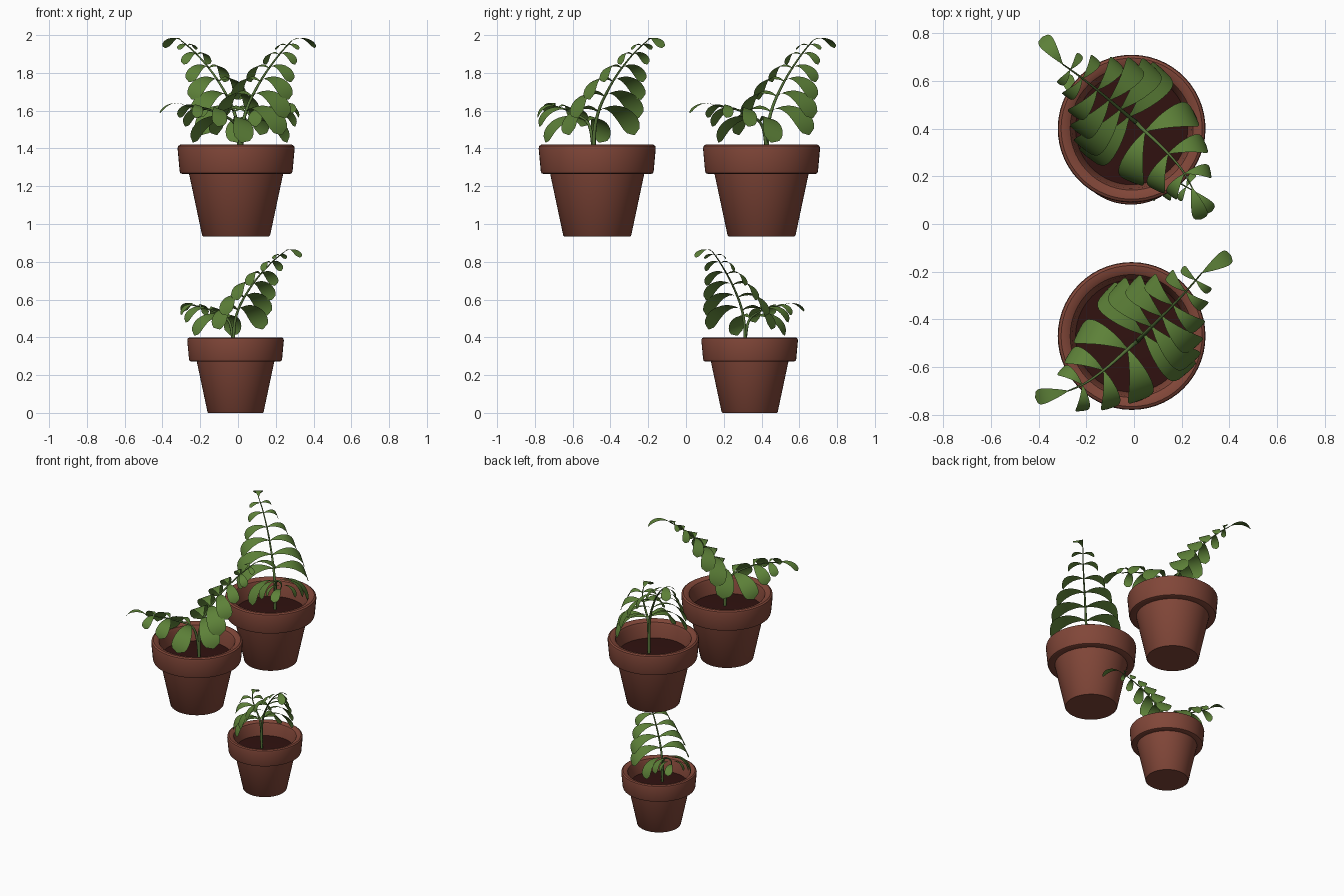
import bpy, bmesh, math
from mathutils import Vector, Matrix

if "Cube" in bpy.data.objects:
    bpy.data.objects.remove(bpy.data.objects["Cube"])

def material(name, rgb):
    m = bpy.data.materials.new(name)
    m.diffuse_color = (*rgb, 1)
    m.use_nodes = True
    m.node_tree.nodes["Principled BSDF"].inputs["Base Color"].default_value = m.diffuse_color
    return m

CLAY = material("clay", (0.22, 0.062, 0.04))
SOIL = material("soil", (0.03, 0.006, 0.005))
LEAF = material("leaf_green", (0.11, 0.22, 0.04))
STEM = material("stem_green", (0.09, 0.17, 0.04))

def add_object(name, data, mat, place):
    ob = bpy.data.objects.new(name, data)
    bpy.context.collection.objects.link(ob)
    data.materials.append(mat)
    ob.matrix_world = place
    return ob

def bm_object(name, bm, mat, place, angle=35):
    me = bpy.data.meshes.new(name)
    bm.to_mesh(me)
    bm.free()
    ob = add_object(name, me, mat, place)
    bpy.ops.object.select_all(action='DESELECT')
    ob.select_set(True)
    bpy.context.view_layer.objects.active = ob
    bpy.ops.object.shade_smooth_by_angle(angle=math.radians(angle))
    return ob

def lathe(profile, steps=56):
    bm = bmesh.new()
    vs = [bm.verts.new((r, 0, z)) for r, z in profile]
    es = [bm.edges.new(p) for p in zip(vs, vs[1:])]
    bmesh.ops.spin(bm, geom=vs + es, axis=(0, 0, 1), cent=(0, 0, 0),
                   angle=2 * math.pi, steps=steps, use_merge=True)
    bmesh.ops.remove_doubles(bm, verts=bm.verts, dist=1e-5)
    bmesh.ops.recalc_face_normals(bm, faces=bm.faces)
    return bm

POT = [(0, 0), (.175, 0), (.18, .005), (.249, .33), (.285, .33), (.295, .334),
       (.299, .345), (.31, .465), (.307, .478), (.296, .485), (.275, .483),
       (.258, .473), (.25, .455), (.235, .365), (0, .365)]

# stem paths: tall frond and low frond
TALL = [(.03, -.017, .36), (.03, -.015, .55), (.055, .01, .67), (.1, .055, .77),
        (.16, .115, .87), (.235, .195, .97), (.295, .265, 1.035)]
LOW = [(.03, -.017, .36), (.02, -.025, .5), (-.01, -.05, .6), (-.1, -.13, .655),
       (-.19, -.195, .68), (-.265, -.23, .69)]
# leaf pairs: (path position, length)
TALL_LEAVES = [(1.9, .33), (2.7, .31), (3.5, .26), (4.2, .2), (4.9, .14), (5.5, .09)]
LOW_LEAVES = [(2.1, .3), (3.2, .22), (4.2, .15)]

def on_path(path, u):
    """Smooth point on a path (Catmull-Rom)."""
    n = len(path) - 1
    i = min(int(u), n - 1)
    t = u - i
    a, b, c, d = (Vector(path[min(max(k, 0), n)]) for k in range(i - 1, i + 3))
    return 0.5 * (2 * b + (c - a) * t + (2 * a - 5 * b + 4 * c - d) * t ** 2
                  + (3 * b - a - 3 * c + d) * t ** 3)

def add_leaf(bm, root, d, side, length, start, end, rows=14, cols=6):
    """Arching leaf, broad towards its rounded tip."""
    up = d.cross(side)
    if up.z < 0:
        up, side = -up, -side
    p, grid = root.copy(), []
    for r in range(rows + 1):
        t = r / rows
        w = length * .2 * max(t, .03) ** .9 * math.sqrt(max(1 - t ** 4, .002)) / .64
        pitch = math.radians(start + (end - start) * t)
        grid.append([bm.verts.new(p + side * w * (2 * c / cols - 1))
                     for c in range(cols + 1)])
        p = p + (d * math.cos(pitch) + up * math.sin(pitch)) * length / rows
    for a, b in zip(grid, grid[1:]):
        for c in range(cols):
            bm.faces.new((a[c], a[c + 1], b[c + 1], b[c]))

def add_frond(bm, path, leaves, spread, tip_turn):
    end = len(path) - 1
    for u, length in leaves:
        root = on_path(path, u)
        tan = (on_path(path, u + .05) - on_path(path, u - .05)).normalized()
        flat = Vector((tan.x, tan.y, 0)).normalized()
        for s in (-1, 1):
            d = Matrix.Rotation(math.radians(spread * s), 3, 'Z') @ flat
            side = flat + Vector((0, 0, .28))
            side = (side - d * side.dot(d)).normalized()
            add_leaf(bm, root, d, side, length, 28, -92 if length > .12 else -65)
    # terminal leaf
    tan = Vector(path[-1]) - on_path(path, end - .1)
    d = Matrix.Rotation(math.radians(tip_turn), 3, 'Z') @ Vector((tan.x, tan.y, 0)).normalized()
    add_leaf(bm, Vector(path[-1]), d, Vector((-d.y, d.x, 0)), .165, 28, -65)

def stem_curve(name, path, place):
    cu = bpy.data.curves.new(name, 'CURVE')
    cu.dimensions = '3D'
    cu.bevel_depth = .011
    cu.bevel_resolution = 2
    n = 36
    sp = cu.splines.new('POLY')
    sp.points.add(n)
    for i, pt in enumerate(sp.points):
        pt.co = (*on_path(path, (len(path) - 1) * i / n), 1)
        pt.radius = 1 - .75 * i / n
    add_object(name, cu, STEM, place)

def potted_plant(label, loc, turn, scale):
    place = (Matrix.Translation(loc) @ Matrix.Rotation(math.radians(turn), 4, 'Z')
             @ Matrix.Scale(scale, 4))
    bm_object(label + "_pot", lathe(POT), CLAY, place)
    bm_object(label + "_soil", lathe([(.237, .366), (.12, .37), (0, .372)]), SOIL, place)
    stem_curve(label + "_tall_stem", TALL, place)
    stem_curve(label + "_low_stem", LOW, place)
    bm = bmesh.new()
    add_frond(bm, TALL, TALL_LEAVES, 92, -18)
    add_frond(bm, LOW, LOW_LEAVES, 68, -12)
    bm_object(label + "_leaves", bm, LEAF, place, 60)

# two large plants above, one small plant below
potted_plant("front", (-.01, -.47, .935), 0, 1)
potted_plant("back", (-.01, .40, .935), 95, 1)
potted_plant("small", (-.013, .337, 0), -79, .825)
